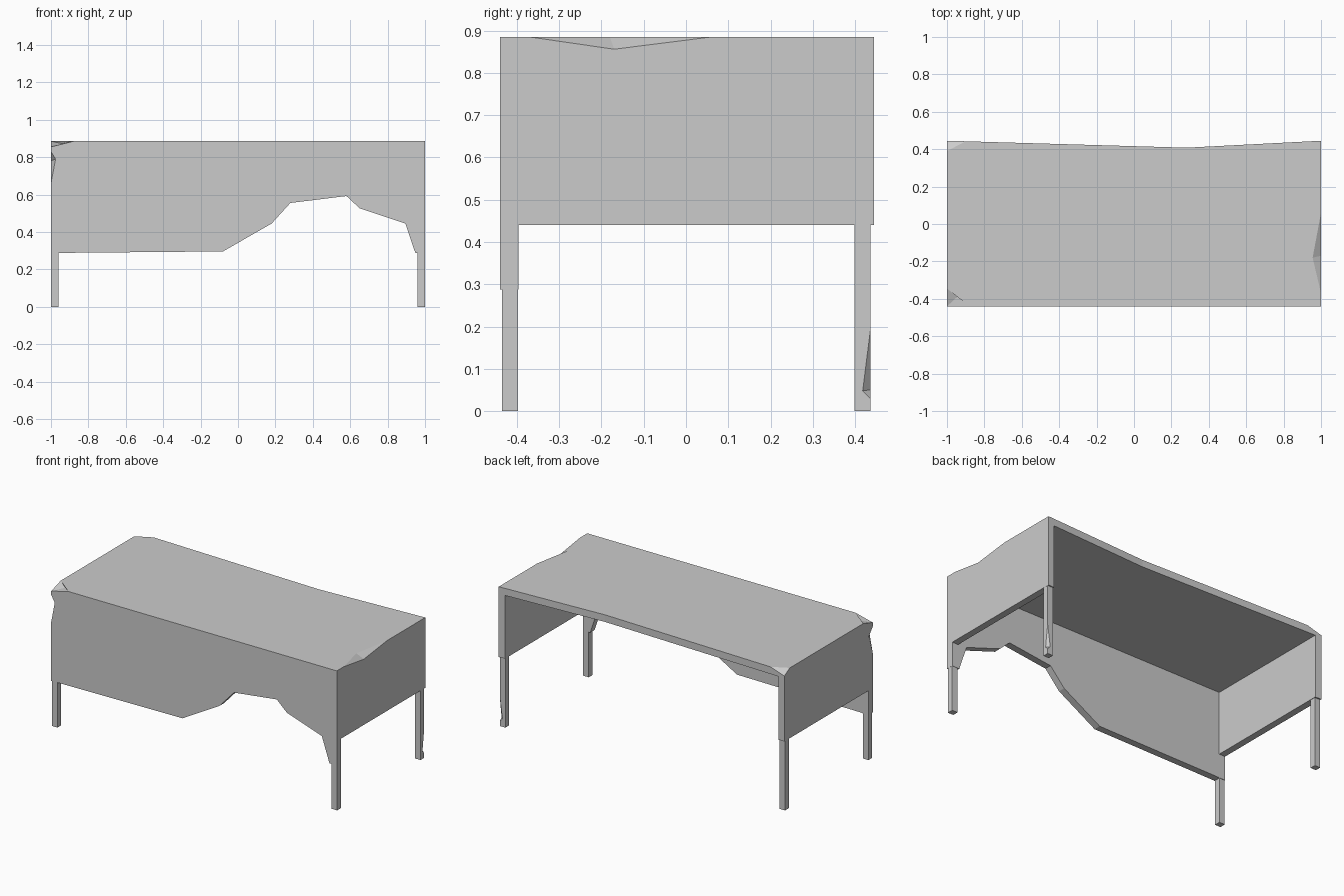
import bpy, bmesh
from mathutils import Vector

if "Cube" in bpy.data.objects:
    bpy.data.objects.remove(bpy.data.objects["Cube"])


def make_object(name, bm):
    bmesh.ops.recalc_face_normals(bm, faces=bm.faces)
    mesh = bpy.data.meshes.new(name)
    bm.to_mesh(mesh)
    bm.free()
    obj = bpy.data.objects.new(name, mesh)
    bpy.context.collection.objects.link(obj)
    return obj


def prism(name, outline, direction):
    bm = bmesh.new()
    face = bm.faces.new([bm.verts.new(p) for p in outline])
    ext = bmesh.ops.extrude_face_region(bm, geom=[face])
    verts = [g for g in ext["geom"] if isinstance(g, bmesh.types.BMVert)]
    bmesh.ops.translate(bm, vec=Vector(direction), verts=verts)
    return make_object(name, bm)


def box(name, x0, x1, y0, y1, z0, z1):
    return prism(name, [(x0, y0, z0), (x1, y0, z0), (x1, y1, z0), (x0, y1, z0)], (0, 0, z1 - z0))


def hull(name, points):
    bm = bmesh.new()
    for p in points:
        bm.verts.new(p)
    bmesh.ops.convex_hull(bm, input=bm.verts[:])
    return make_object(name, bm)


def cut(obj, cutter):
    mod = obj.modifiers.new("cut", 'BOOLEAN')
    mod.operation = 'DIFFERENCE'
    mod.solver = 'EXACT'
    mod.object = cutter
    deps = bpy.context.evaluated_depsgraph_get()
    mesh = bpy.data.meshes.new_from_object(obj.evaluated_get(deps))
    obj.modifiers.clear()
    obj.data = mesh
    bpy.data.objects.remove(cutter)


TOP, INNER, LOW, SIDE_LOW = 0.885, 0.84, 0.287, 0.44
FRONT, BACK, PANEL = -0.44, 0.445, -0.396

# Desk shell: top, front panel and side panels in one piece, with a worn back edge
shell = prism("desk_shell", [(-1, FRONT, LOW), (1, FRONT, LOW), (1, BACK, LOW),
                             (0.28, 0.408, LOW), (-1, BACK, LOW)], (0, 0, TOP - LOW))
cut(shell, box("cavity", -0.957, 0.957, PANEL, 1, 0, INNER))
cut(shell, box("side_clearance", -1.5, 1.5, PANEL, 1, 0, SIDE_LOW))

# Broken lower edge of the front panel
broken = [(-0.955, 0.288), (-0.08, 0.296), (0.18, 0.445), (0.28, 0.555), (0.58, 0.592),
          (0.65, 0.527), (0.895, 0.445), (0.948, 0.288), (0.948, 0.1), (-0.955, 0.1)]
cut(shell, prism("broken_edge", [(x, -0.6, z) for x, z in broken], (0, 0.3, 0)))

# Chips: front left corner, left front edge, right top edge, back left corner
chips = [
    [(-0.88, FRONT, TOP), (-1, -0.345, TOP), (-1, FRONT, 0.855), (-0.94, -0.385, 0.872), (-1.1, -0.54, 0.985)],
    [(-1, FRONT, 0.66), (-1, FRONT, 0.83), (-0.975, FRONT, 0.79), (-1, -0.40, 0.78), (-1.05, -0.49, 0.77)],
    [(1, -0.37, TOP), (1, 0.06, TOP), (0.955, -0.18, TOP), (1, -0.17, 0.856), (1.05, -0.16, 0.935)],
    [(-0.9, 0.442, TOP), (-1, 0.39, TOP), (-1, BACK, 0.855), (-1.1, 0.55, 0.985)],
]
for points in chips:
    cut(shell, hull("chip", points))

# Four square legs
for side, sx in (("left", -1), ("right", 1)):
    x0, x1 = sorted((sx * 0.999, sx * 0.96))
    box(f"front_leg_{side}", x0, x1, -0.435, -0.398, 0, LOW)
    leg = box(f"back_leg_{side}", x0, x1, 0.399, 0.436, 0, SIDE_LOW)
    if sx > 0:
        # Chipped foot of the back right leg
        cut(leg, hull("leg_chip", [(x1, 0.436, 0.03), (x1, 0.436, 0.19), (x1, 0.418, 0.048),
                                   (0.98, 0.436, 0.05), (1.03, 0.467, 0.09)]))
